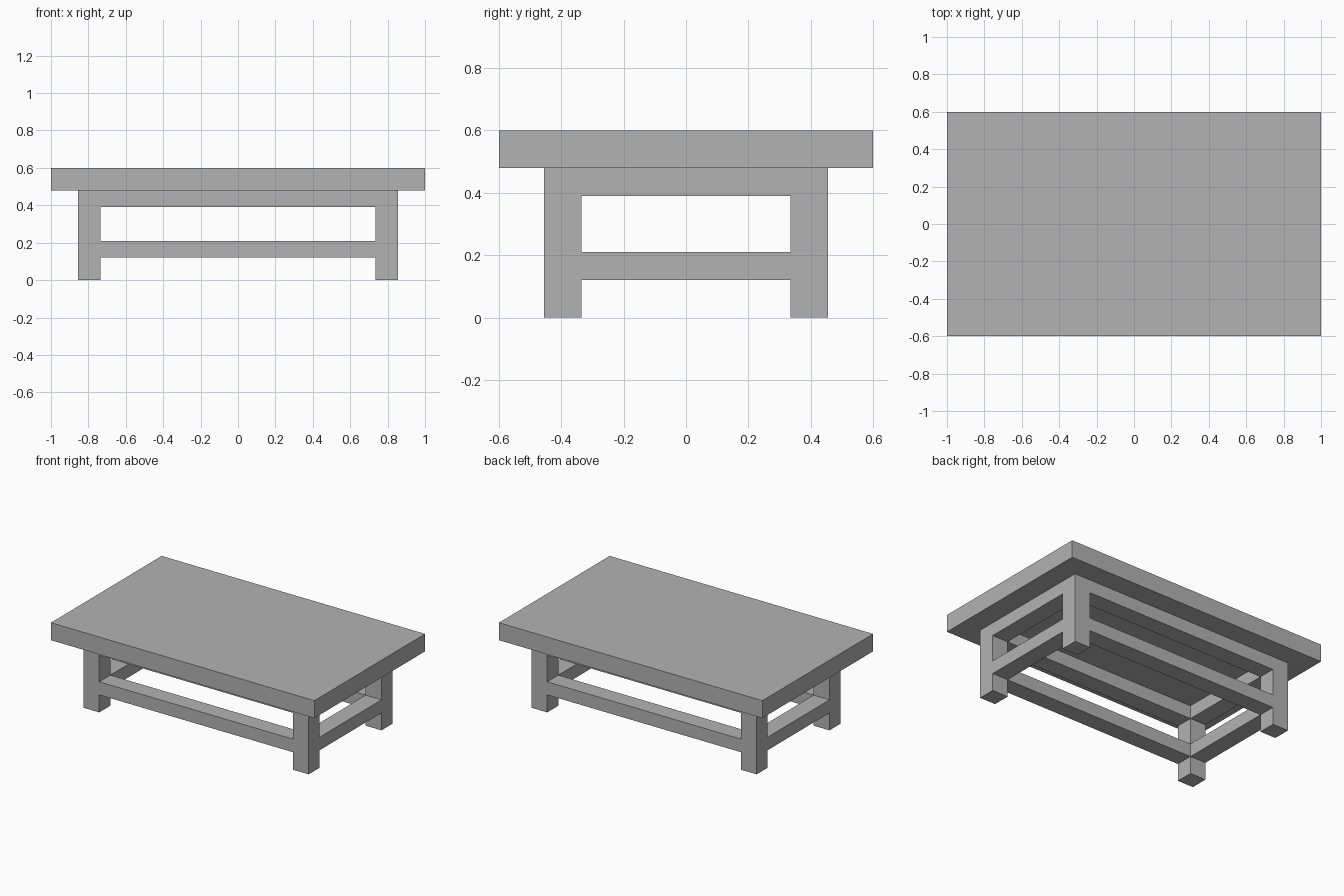
import bpy
import bmesh
from mathutils import Matrix, Vector

cube = bpy.data.objects.get("Cube")
if cube:
    bpy.data.objects.remove(cube, do_unlink=True)

grey = bpy.data.materials.new("plain grey")
grey.use_nodes = True
grey.diffuse_color = (0.45, 0.45, 0.45, 1)
grey.node_tree.nodes["Principled BSDF"].inputs["Base Color"].default_value = grey.diffuse_color


def add_box(bm, low, high):
    low, high = Vector(low), Vector(high)
    placing = Matrix.Translation((low + high) / 2) @ Matrix.Diagonal((*(high - low), 1))
    bmesh.ops.create_cube(bm, size=1, matrix=placing)


def make_object(name, bm):
    mesh = bpy.data.meshes.new(name)
    bm.to_mesh(mesh)
    bm.free()
    mesh.materials.append(grey)
    obj = bpy.data.objects.new(name, mesh)
    bpy.context.collection.objects.link(obj)
    return obj


# Thick table top
bm = bmesh.new()
add_box(bm, (-1, -0.6, 0.48), (1, 0.6, 0.6))
make_object("table_top", bm)

# One welded frame: legs at the corners, closed by a stretcher ring and an apron ring
xs = (-0.855, -0.735, 0.735, 0.855)
ys = (-0.455, -0.335, 0.335, 0.455)
zs = (0, 0.12, 0.21, 0.39, 0.48)
ring_layers = (1, 3)

bm = bmesh.new()
for k in range(len(zs) - 1):
    for i in range(3):
        for j in range(3):
            is_leg = i != 1 and j != 1
            is_rail = k in ring_layers and (i != 1 or j != 1)
            if is_leg or is_rail:
                add_box(bm, (xs[i], ys[j], zs[k]), (xs[i + 1], ys[j + 1], zs[k + 1]))

# Remove the touching faces inside the joints, then weld
by_centre = {}
for face in bm.faces:
    key = tuple(round(c, 4) for c in face.calc_center_median())
    by_centre.setdefault(key, []).append(face)
inner = [f for group in by_centre.values() if len(group) > 1 for f in group]
bmesh.ops.delete(bm, geom=inner, context="FACES")
bmesh.ops.remove_doubles(bm, verts=bm.verts[:], dist=0.0005)
bmesh.ops.recalc_face_normals(bm, faces=bm.faces[:])
make_object("leg_and_rail_frame", bm)
